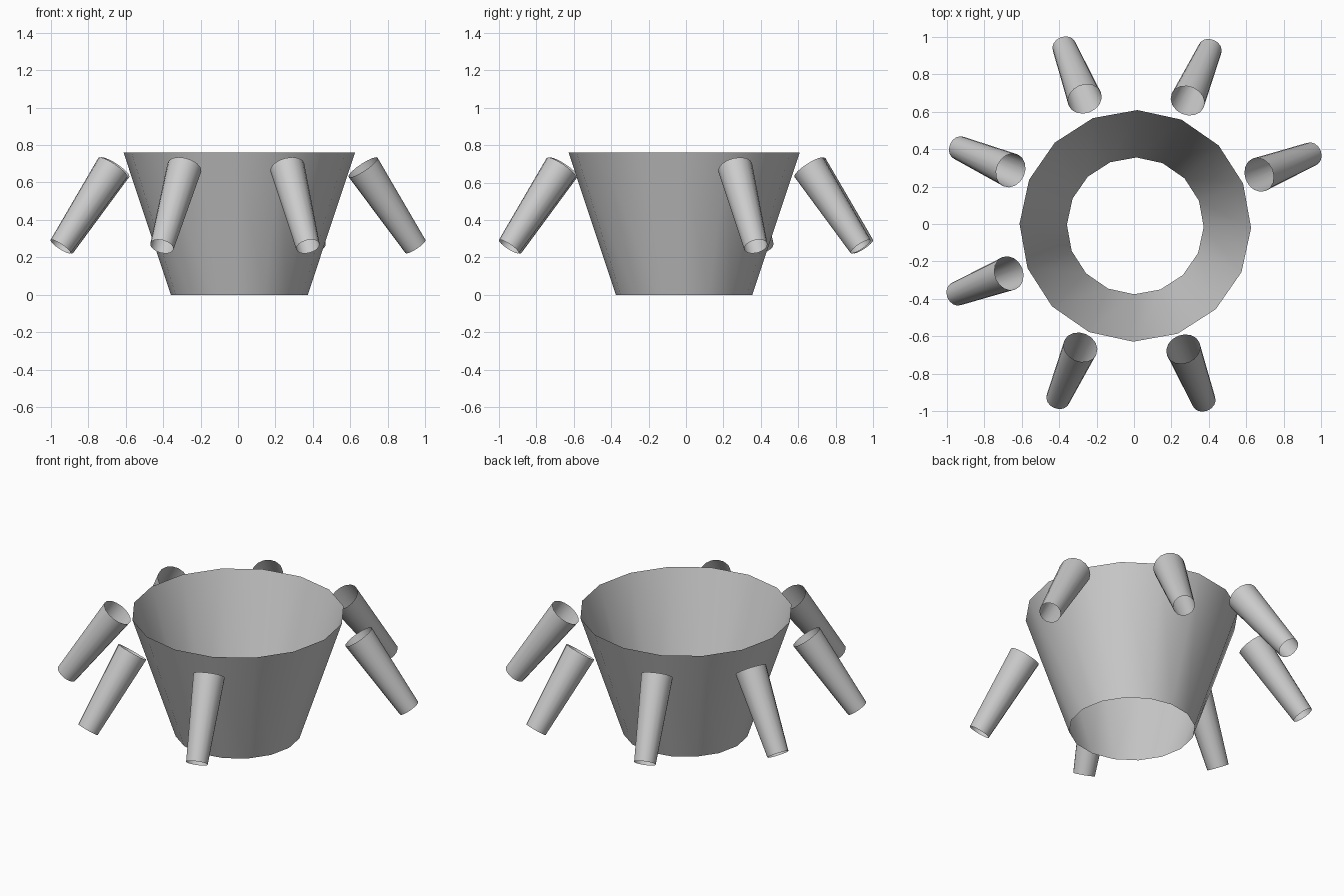
import bpy
import bmesh
from math import radians, cos, sin
from mathutils import Vector, Matrix

cube = bpy.data.objects.get("Cube")
if cube:
    bpy.data.objects.remove(cube, do_unlink=True)

GREY = (0.6, 0.6, 0.6, 1.0)
grey = bpy.data.materials.new("plain grey")
grey.use_nodes = True
grey.diffuse_color = GREY
grey.node_tree.nodes["Principled BSDF"].inputs["Base Color"].default_value = GREY

SIDES = 16
TWIST = radians(-1)


def open_cone(name, start, end, r_start, r_end, spin=0.0):
    """Thin tapered tube, open at both ends, running from start to end."""
    start, end = Vector(start), Vector(end)
    axis = end - start
    turn = axis.to_track_quat('Z', 'Y').to_matrix().to_4x4()
    place = Matrix.Translation((start + end) / 2) @ turn @ Matrix.Rotation(spin, 4, 'Z')
    bm = bmesh.new()
    bmesh.ops.create_cone(bm, cap_ends=False, segments=SIDES, radius1=r_start,
                          radius2=r_end, depth=axis.length, matrix=place)
    for face in bm.faces:
        face.smooth = True
        # point every wall away from the tube's axis
        face.normal_update()
        middle = face.calc_center_median()
        on_axis = start + axis * ((middle - start).dot(axis) / axis.length_squared)
        if face.normal.dot(middle - on_axis) < 0:
            face.normal_flip()
    mesh = bpy.data.meshes.new(name)
    bm.to_mesh(mesh)
    bm.free()
    mesh.materials.append(grey)
    obj = bpy.data.objects.new(name, mesh)
    bpy.context.collection.objects.link(obj)
    return obj


# Flared bowl wall
open_cone("bowl_wall", (0.007, -0.01, 0), (0.007, -0.01, 0.76), 0.365, 0.618, TWIST)

# Seven splayed tubes on an eight-place ring, with the front left place empty
for i in range(7):
    angle = radians(22.5 + 45 * i) + TWIST
    out = Vector((cos(angle), sin(angle), 0))
    open_cone(f"splayed_tube_{i + 1}", out * 1.018 + Vector((0, 0, 0.258)),
              out * 0.717 + Vector((0, 0, 0.681)), 0.064, 0.093)
